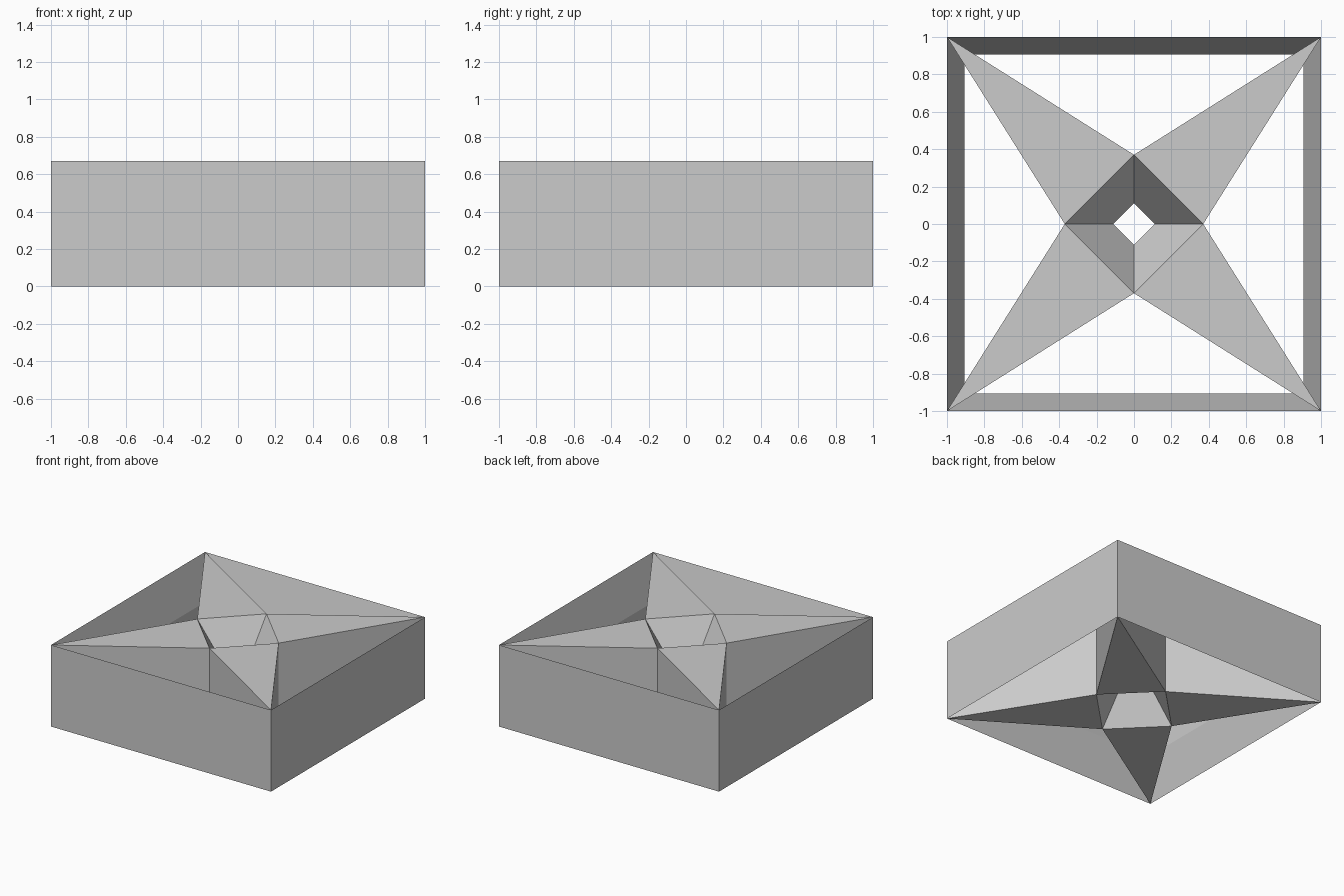
import bpy
import bmesh
from math import pi
from mathutils import Matrix, Vector

cube = bpy.data.objects.get("Cube")
if cube:
    bpy.data.objects.remove(cube, do_unlink=True)

HEIGHT = 0.67
MID = HEIGHT / 2
HALF = 1.0       # outer half width
RIDGE = 0.905    # inner ridge of the rim at mid height
HUB = 0.37       # star notch distance from the centre
WAIST = 0.112    # narrowest part of the centre hole

grey = bpy.data.materials.new("plain_grey")
grey.use_nodes = True
colour = (0.6, 0.6, 0.6, 1)
grey.diffuse_color = colour
grey.node_tree.nodes["Principled BSDF"].inputs["Base Color"].default_value = colour

bm = bmesh.new()


def add_face(points, turn):
    bm.faces.new([bm.verts.new(turn @ Vector(p)) for p in points])


# The ridge ends where it meets the upright sides of the star arms
ridge_x = HALF * (RIDGE - HUB) / (HALF - HUB)

for quarter in range(4):
    turn = Matrix.Rotation(quarter * pi / 2, 3, "Z")

    # Outer wall
    add_face([(-HALF, -HALF, 0), (HALF, -HALF, 0),
              (HALF, -HALF, HEIGHT), (-HALF, -HALF, HEIGHT)], turn)

    for z in (0, HEIGHT):
        # Star arm, sloping inner rim and centre funnel, above and below
        add_face([(HALF, -HALF, z), (HUB, 0, z), (0, -HUB, z)], turn)
        add_face([(-HALF, -HALF, z), (HALF, -HALF, z),
                  (ridge_x, -RIDGE, MID), (-ridge_x, -RIDGE, MID)], turn)
        add_face([(0, -HUB, z), (HUB, 0, z),
                  (WAIST, 0, MID), (0, -WAIST, MID)], turn)

    # Upright sides of the star arms
    for side in (-1, 1):
        add_face([(0, -HUB, 0), (side * HALF, -HALF, 0),
                  (side * ridge_x, -RIDGE, MID),
                  (side * HALF, -HALF, HEIGHT), (0, -HUB, HEIGHT)], turn)

# Weld the quarters into one closed solid
bmesh.ops.remove_doubles(bm, verts=bm.verts[:], dist=0.0001)
bmesh.ops.recalc_face_normals(bm, faces=bm.faces[:])

mesh = bpy.data.meshes.new("star_block")
bm.to_mesh(mesh)
bm.free()
mesh.materials.append(grey)
block = bpy.data.objects.new("star_block", mesh)
bpy.context.collection.objects.link(block)
